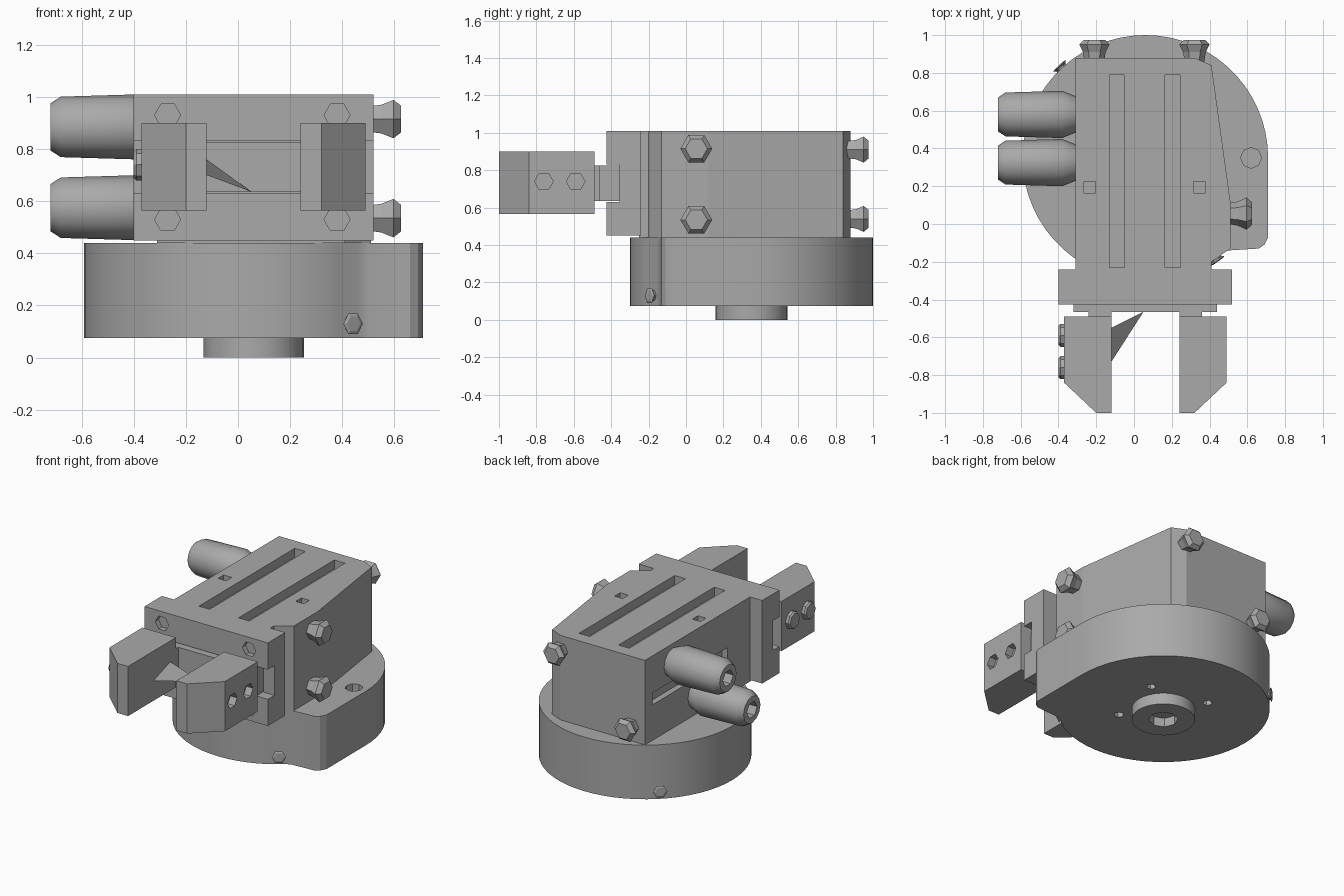
import bpy, bmesh
from math import cos, sin, pi, radians, sqrt
from mathutils import Vector, Matrix

cube = bpy.data.objects.get("Cube")
if cube:
    bpy.data.objects.remove(cube, do_unlink=True)

grey = bpy.data.materials.new("machined_grey")
grey.use_nodes = True
GREY = (0.4, 0.4, 0.4, 1)
grey.diffuse_color = GREY
grey.node_tree.nodes["Principled BSDF"].inputs["Base Color"].default_value = GREY

MID = 0.06          # symmetry plane of the gripper
CY = 0.35           # centre of the round base


def finish(name, bm, smooth=False):
    bmesh.ops.recalc_face_normals(bm, faces=bm.faces)
    mesh = bpy.data.meshes.new(name)
    bm.to_mesh(mesh)
    bm.free()
    mesh.materials.append(grey)
    ob = bpy.data.objects.new(name, mesh)
    bpy.context.collection.objects.link(ob)
    if smooth:
        activate(ob)
        bpy.ops.object.shade_smooth_by_angle(angle=radians(30))
    return ob


def activate(ob):
    bpy.ops.object.select_all(action='DESELECT')
    ob.select_set(True)
    bpy.context.view_layer.objects.active = ob


def add_box(bm, x0, x1, y0, y1, z0, z1):
    size = Matrix.Diagonal((x1 - x0, y1 - y0, z1 - z0, 1))
    place = Matrix.Translation(((x0 + x1) / 2, (y0 + y1) / 2, (z0 + z1) / 2))
    bmesh.ops.create_cube(bm, size=1, matrix=place @ size)


def add_prism(bm, outline, z0, z1):
    face = bm.faces.new([bm.verts.new((x, y, z0)) for x, y in outline])
    ext = bmesh.ops.extrude_face_region(bm, geom=[face])
    top = [v for v in ext["geom"] if isinstance(v, bmesh.types.BMVert)]
    bmesh.ops.translate(bm, verts=top, vec=(0, 0, z1 - z0))


def add_lathe(bm, start, axis, profile, sides):
    # profile holds (distance along axis, radius) pairs
    rot = Vector(axis).to_track_quat('Z', 'Y').to_matrix()
    rings = []
    for d, r in profile:
        rings.append([bm.verts.new(Vector(start) + rot @ Vector(
            (r * cos(2 * pi * i / sides), r * sin(2 * pi * i / sides), d)))
            for i in range(sides)])
    for a, b in zip(rings, rings[1:]):
        for i in range(sides):
            j = (i + 1) % sides
            bm.faces.new((a[i], a[j], b[j], b[i]))
    bm.faces.new(rings[0])
    bm.faces.new(rings[-1])


def cut(ob, bm):
    cutter = finish("cutter", bm)
    cutter.hide_render = True
    activate(ob)
    mod = ob.modifiers.new("cut", 'BOOLEAN')
    mod.operation = 'DIFFERENCE'
    mod.solver = 'EXACT'
    mod.object = cutter
    bpy.ops.object.modifier_apply(modifier=mod.name)
    bpy.data.objects.remove(cutter, do_unlink=True)


def screw(name, pos, axis, r=0.075, length=0.11):
    bm = bmesh.new()
    add_lathe(bm, pos, axis, [(-0.04, r * 0.6), (length * 0.35, r * 0.75),
                              (length * 0.75, r), (length, r * 0.7)], 6)
    return finish(name, bm)


# Round base with one squared-off corner
R = 0.65
arc = [(MID + R * cos(a), CY + R * sin(a))
       for a in [radians(d) for d in range(0, 303, 6)]]
corner = [(0.46, -0.155), (0.50, -0.14), (0.66, -0.13), (0.69, -0.11), (0.71, -0.07)]
bm = bmesh.new()
add_prism(bm, arc + corner, 0.075, 0.44)
base = finish("round_base", bm)
bm = bmesh.new()
add_lathe(bm, (0.62, CY, 0.30), (0, 0, 1), [(0, 0.055), (0.2, 0.055)], 8)
for k in range(4):
    a = radians(35 + 90 * k)
    add_lathe(bm, (MID + 0.28 * cos(a), CY + 0.28 * sin(a), 0.05),
              (0, 0, 1), [(0, 0.03), (0.08, 0.03)], 6)
cut(base, bm)
activate(base)
bpy.ops.object.shade_smooth_by_angle(angle=radians(20))

# Hub under the base, with a socket
bm = bmesh.new()
add_lathe(bm, (MID, CY, 0), (0, 0, 1), [(0, 0.193), (0.09, 0.193)], 32)
hub = finish("hub", bm)
bm = bmesh.new()
add_lathe(bm, (MID, CY, -0.05), (0, 0, 1), [(0, 0.09), (0.11, 0.09)], 8)
cut(hub, bm)
activate(hub)
bpy.ops.object.shade_smooth_by_angle(angle=radians(20))

# Small locating screws on the rim
for i, deg in enumerate((133, -55)):
    d = Vector((cos(radians(deg)), sin(radians(deg)), 0))
    screw(f"rim_screw_{i}", Vector((MID, CY, 0.13)) + d * R, d, 0.045, 0.02)

# Main housing with a flared right flank
bm = bmesh.new()
add_prism(bm, [(-0.31, -0.25), (0.41, -0.25), (0.41, -0.20), (0.51, -0.13),
               (0.51, 0.12), (0.41, 0.84), (0.32, 0.88), (-0.31, 0.88)], 0.44, 1.01)
body = finish("housing", bm)
bm = bmesh.new()
for x in (-0.13, 0.165):                      # long top grooves
    add_box(bm, x, x + 0.08, -0.23, 0.79, 0.95, 1.1)
for x in (-0.235, 0.345):                     # square top pockets
    add_box(bm, x - 0.03, x + 0.03, 0.165, 0.225, 0.96, 1.1)
add_box(bm, -0.4, -0.27, 0.0, 0.80, 0.68, 0.76)   # side sensor slot
cut(body, bm)

# Front guide plate with a horizontal slide channel
bm = bmesh.new()
add_box(bm, -0.40, 0.52, -0.425, -0.24, 0.45, 1.01)
plate = finish("guide_plate", bm)
bm = bmesh.new()
add_box(bm, -0.6, 0.7, -0.6, -0.355, 0.63, 0.83)
for x in (-0.27, 0.38):
    for z in (0.53, 0.93):
        add_lathe(bm, (x, -0.5, z), (0, 1, 0), [(0, 0.05), (0.11, 0.05)], 6)
cut(plate, bm)

# Slide carrier
bm = bmesh.new()
add_box(bm, MID - 0.38, MID + 0.38, -0.465, -0.356, 0.635, 0.825)
finish("slide_carrier", bm)

# Jaws, one per side, each with a narrow neck to the carrier
half_jaw = [(0.18, -0.49), (0.43, -0.49), (0.43, -0.84), (0.26, -1.0), (0.18, -1.0)]
for name, s in (("left", 1), ("right", -1)):
    bm = bmesh.new()
    add_prism(bm, [(MID + s * x, y) for x, y in half_jaw], 0.565, 0.90)
    jaw = finish(name + "_jaw", bm)
    bm = bmesh.new()
    x0, x1 = sorted((MID + s * 0.18, MID + s * 0.30))
    add_box(bm, x0, x1, -0.495, -0.46, 0.635, 0.825)
    finish(name + "_jaw_neck", bm)
    if s > 0:
        bm = bmesh.new()
        for y in (-0.59, -0.76):
            add_lathe(bm, (0.44, y, 0.74), (1, 0, 0), [(0, 0.05), (0.1, 0.05)], 6)
        cut(jaw, bm)
    else:
        for i, y in enumerate((-0.59, -0.76)):
            bm = bmesh.new()
            add_lathe(bm, (-0.36, y, 0.74), (-1, 0, 0), [(0, 0.06), (0.03, 0.06), (0.04, 0.05)], 8)
            finish(f"jaw_bolt_{i}", bm)

# Thin web beside the right jaw
bm = bmesh.new()
tri = [bm.verts.new(p) for p in ((-0.12, -0.73, 0.70), (-0.12, -0.55, 0.76), (0.05, -0.465, 0.637))]
bm.faces.new(tri)
web = finish("jaw_web", bm)

# Air fittings with hexagonal sockets
for name, y, z in (("upper", 0.58, 0.885), ("lower", 0.325, 0.575)):
    bm = bmesh.new()
    add_lathe(bm, (-0.27, y, z), (-1, 0, 0),
              [(0, 0.08), (0.06, 0.105), (0.11, 0.125), (0.41, 0.116), (0.45, 0.09)], 12)
    fitting = finish(name + "_air_fitting", bm)
    bm = bmesh.new()
    add_lathe(bm, (-0.60, y, z), (-1, 0, 0), [(0, 0.055), (0.2, 0.055)], 6)
    cut(fitting, bm)
    activate(fitting)
    bpy.ops.object.shade_smooth_by_angle(angle=radians(32))

# Plug screws on the flank and the back
for i, z in enumerate((0.535, 0.915)):
    screw(f"flank_screw_{i}", (0.51, 0.055, z), (1, 0, 0), 0.085, 0.115)
for i, (x, z) in enumerate(((0.32, 0.91), (-0.21, 0.54))):
    screw(f"back_screw_{i}", (x, 0.875, z), (0, 1, 0), 0.08, 0.10)
